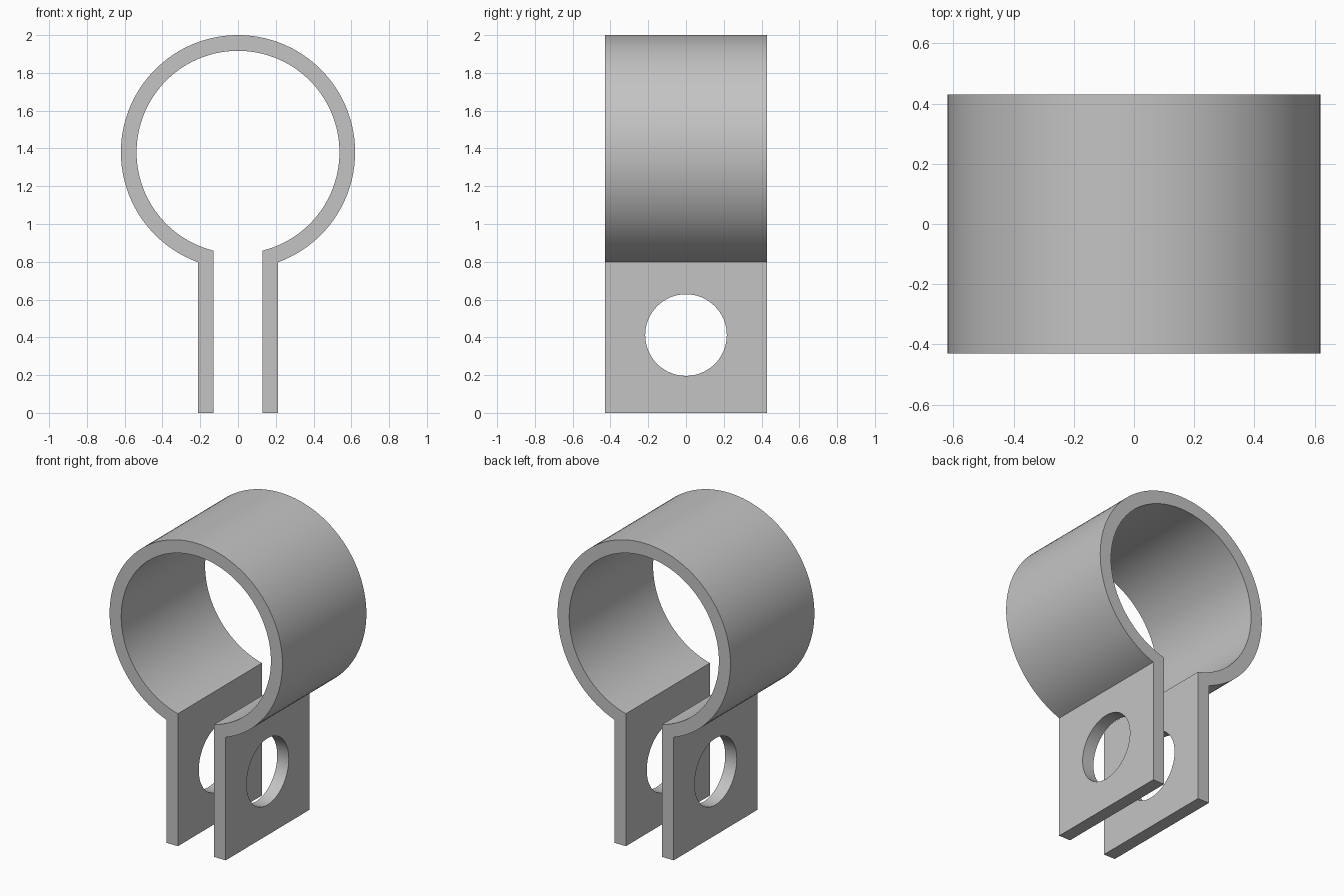
import bpy, bmesh, math

cube = bpy.data.objects.get("Cube")
if cube:
    bpy.data.objects.remove(cube, do_unlink=True)

R_OUT, R_IN, CENTRE_Z = 0.62, 0.537, 1.38
LEG_OUT, LEG_IN = 0.213, 0.13
HALF_DEPTH = 0.43
HOLE_R, HOLE_Z = 0.216, 0.412
SEGMENTS = 96

# Plain grey metal
grey = bpy.data.materials.new("plain grey")
grey.use_nodes = True
colour = (0.55, 0.55, 0.55, 1)
grey.diffuse_color = colour
grey.node_tree.nodes["Principled BSDF"].inputs["Base Color"].default_value = colour


def arc(radius, leg_x):
    """Points around the ring from the right leg, over the top, to the left leg."""
    gap = math.asin(leg_x / radius)
    for i in range(SEGMENTS + 1):
        a = gap + (2 * math.pi - 2 * gap) * i / SEGMENTS
        yield (-radius * math.sin(a), CENTRE_Z - radius * math.cos(a))


# Clamp strap: open ring and two legs as one extruded outline
outer = [(-LEG_OUT, 0), *arc(R_OUT, LEG_OUT), (LEG_OUT, 0)]
inner = [(-LEG_IN, 0), *arc(R_IN, LEG_IN), (LEG_IN, 0)]
bm = bmesh.new()
rows = [[bm.verts.new((x, -HALF_DEPTH, z)) for x, z in line] for line in (outer, inner)]
for i in range(len(outer) - 1):
    bm.faces.new((rows[0][i], rows[0][i + 1], rows[1][i + 1], rows[1][i]))
extruded = bmesh.ops.extrude_face_region(bm, geom=bm.faces[:])["geom"]
moved = [v for v in extruded if isinstance(v, bmesh.types.BMVert)]
bmesh.ops.translate(bm, verts=moved, vec=(0, 2 * HALF_DEPTH, 0))
bmesh.ops.recalc_face_normals(bm, faces=bm.faces[:])
mesh = bpy.data.meshes.new("clamp_strap")
bm.to_mesh(mesh)
bm.free()
mesh.materials.append(grey)
strap = bpy.data.objects.new("clamp_strap", mesh)
bpy.context.collection.objects.link(strap)

# Bolt hole through both legs
bpy.ops.mesh.primitive_cylinder_add(vertices=64, radius=HOLE_R, depth=1,
                                    location=(0, 0, HOLE_Z),
                                    rotation=(0, math.pi / 2, 0))
cutter = bpy.context.object
cutter.name = "bolt_hole_cutter"
cutter.hide_render = True
cutter.data.materials.append(grey)

bpy.ops.object.select_all(action="DESELECT")
strap.select_set(True)
bpy.context.view_layer.objects.active = strap
cut = strap.modifiers.new("bolt_hole", "BOOLEAN")
cut.operation = "DIFFERENCE"
cut.solver = "EXACT"
cut.object = cutter
bpy.ops.object.modifier_apply(modifier=cut.name)
bpy.data.objects.remove(cutter, do_unlink=True)

# Smooth curved walls, crisp edges
bpy.ops.object.shade_smooth_by_angle(angle=math.radians(30))
